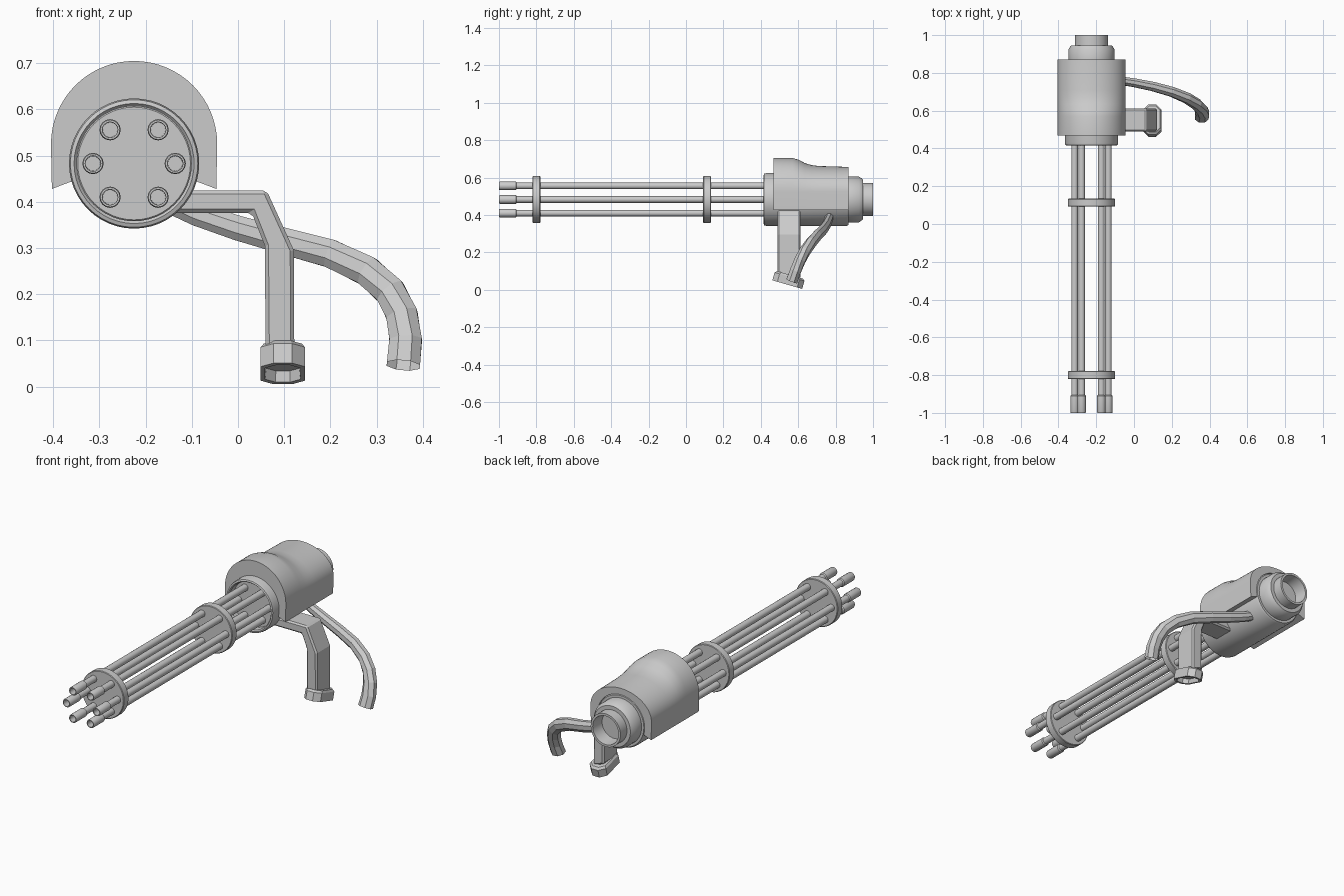
import bpy, bmesh
from math import sin, cos, pi, radians
from mathutils import Vector, Matrix

if "Cube" in bpy.data.objects:
    bpy.data.objects.remove(bpy.data.objects["Cube"])

AX, AZ = -0.225, 0.483   # barrel axis


def finish(name, bm, angle=35):
    bmesh.ops.recalc_face_normals(bm, faces=bm.faces)
    me = bpy.data.meshes.new(name)
    bm.to_mesh(me)
    bm.free()
    ob = bpy.data.objects.new(name, me)
    bpy.context.collection.objects.link(ob)
    if angle:
        bpy.ops.object.select_all(action='DESELECT')
        ob.select_set(True)
        bpy.context.view_layer.objects.active = ob
        bpy.ops.object.shade_smooth_by_angle(angle=radians(angle))
    return ob


def bridge(bm, rings, closed=True):
    for a, b in zip(rings, rings[1:]):
        n = len(a)
        for i in range(n if closed else n - 1):
            j = (i + 1) % n
            bm.faces.new((a[i], a[j], b[j], b[i]))


def lathe(name, profile, x=AX, z=AZ, n=48):
    """Turn (y, radius) pairs about an axis along y, capping both ends."""
    bm = bmesh.new()
    rings = [[bm.verts.new((x + r * cos(2 * pi * i / n), y, z + r * sin(2 * pi * i / n)))
              for i in range(n)] for y, r in profile]
    bridge(bm, rings)
    bm.faces.new(rings[0])
    bm.faces.new(rings[-1])
    return finish(name, bm)


def bevel(ob, width, segments=1):
    m = ob.modifiers.new("bevel", 'BEVEL')
    m.width, m.segments, m.limit_method = width, segments, 'ANGLE'


# Housing with recessed front, stepped back and hollow rear tube
lathe("housing", [(0.455, 0.122), (0.422, 0.124), (0.415, 0.130), (0.418, 0.138), (0.43, 0.141),
                  (0.86, 0.141), (0.87, 0.135), (0.87, 0.122), (0.925, 0.122), (0.945, 0.108),
                  (0.945, 0.088), (1.0, 0.088), (1.0, 0.076), (0.93, 0.070)])

# Barrel clamps
for label, y in (("front", -0.80), ("middle", 0.113)):
    lathe(label + "_barrel_clamp", [(y - 0.021, 0.122), (y - 0.018, 0.125),
                                    (y + 0.018, 0.125), (y + 0.021, 0.122)])

# Six barrels with hollow muzzles
spots = [(sx * 0.052, sz * 0.073) for sx in (-1, 1) for sz in (-1, 1)] + [(-0.089, 0), (0.089, 0)]
for k, (dx, dz) in enumerate(spots):
    lathe(f"barrel_{k + 1}", [(-0.93, 0.016), (-1.0, 0.017), (-1.0, 0.021), (-0.995, 0.023),
                              (-0.91, 0.023), (-0.905, 0.018), (0.46, 0.018)],
          AX + dx, AZ + dz, 16)

# Cover saddled over the housing, lower towards the back
bm = bmesh.new()
N = 32
sections = []
for y, h in ((0.468, 0.18), (0.57, 0.18), (0.60, 0.171), (0.635, 0.153),
             (0.67, 0.142), (0.71, 0.137), (0.87, 0.132)):
    outer = [(0.178, 0.428)] + [(0.18 * cos(pi * i / N), 0.525 + h * sin(pi * i / N))
                                for i in range(N + 1)] + [(-0.178, 0.428)]
    a0, a1 = radians(-16), radians(196)
    inner = [(0.14 * cos(a0 + (a1 - a0) * i / (N + 2)), AZ + 0.14 * sin(a0 + (a1 - a0) * i / (N + 2)))
             for i in range(N + 3)]
    sections.append([bm.verts.new((AX + x, y, z)) for x, z in outer + inner[::-1]])
bridge(bm, sections)
M = N + 3
for s in (sections[0], sections[-1]):
    for i in range(M - 1):
        bm.faces.new((s[i], s[i + 1], s[2 * M - 2 - i], s[2 * M - 1 - i]))
finish("housing_cover", bm, 30)

# Bent grip bar
bm = bmesh.new()
outline = [(-0.15, 0.425), (0.062, 0.425), (0.121, 0.295), (0.122, 0.055),
           (0.060, 0.075), (0.058, 0.305), (0.030, 0.376), (-0.15, 0.376)]
rings = [[bm.verts.new((x, y, z)) for x, z in outline] for y in (0.49, 0.612)]
bridge(bm, rings)
for r in rings:
    bm.faces.new(r)
grip = finish("grip_bar", bm, 0)
bevel(grip, 0.008)

# Tilted pommel with a hollow underside
bm = bmesh.new()
hx, hy, c = 0.048, 0.083, 0.028
shape = [(hx, hy - c), (hx - c, hy), (c - hx, hy), (-hx, hy - c),
         (-hx, c - hy), (c - hx, -hy), (hx - c, -hy), (hx, c - hy)]
levels = [(0.030, 0.86), (0.020, 1.0), (-0.024, 1.0), (-0.024, 0.8), (0.0, 0.75)]
rings = [[bm.verts.new((x * s, y * s, z)) for x, y in shape] for z, s in levels]
bridge(bm, rings)
bm.faces.new(rings[0])
bm.faces.new(rings[-1])
tilt = Matrix.Translation((0.097, 0.548, 0.051)) @ Matrix.Rotation(radians(-16), 4, 'X')
bmesh.ops.transform(bm, matrix=tilt, verts=bm.verts)
finish("grip_pommel", bm, 0)

# Curved open-ended side arm, eight flat sides
path = [(-0.16, 0.77, 0.405, 0.026), (-0.09, 0.762, 0.373, 0.027), (0.0, 0.748, 0.343, 0.029),
        (0.10, 0.728, 0.315, 0.031), (0.20, 0.700, 0.288, 0.033), (0.28, 0.667, 0.250, 0.035),
        (0.33, 0.635, 0.205, 0.036), (0.355, 0.608, 0.155, 0.037), (0.363, 0.585, 0.10, 0.038),
        (0.358, 0.565, 0.046, 0.039)]
pts = [Vector(p[:3]) for p in path]
bm = bmesh.new()
rings = []
for i, p in enumerate(pts):
    t = (pts[min(i + 1, len(pts) - 1)] - pts[max(i - 1, 0)]).normalized()
    side = t.cross(Vector((0, 1, 0))).normalized()
    depth = side.cross(t).normalized()
    r = path[i][3]
    rings.append([bm.verts.new(p + side * r * cos(a) + depth * r * 0.85 * sin(a))
                  for a in (2 * pi * (k + 0.5) / 8 for k in range(8))])
bridge(bm, rings)
finish("side_arm", bm, 0)
